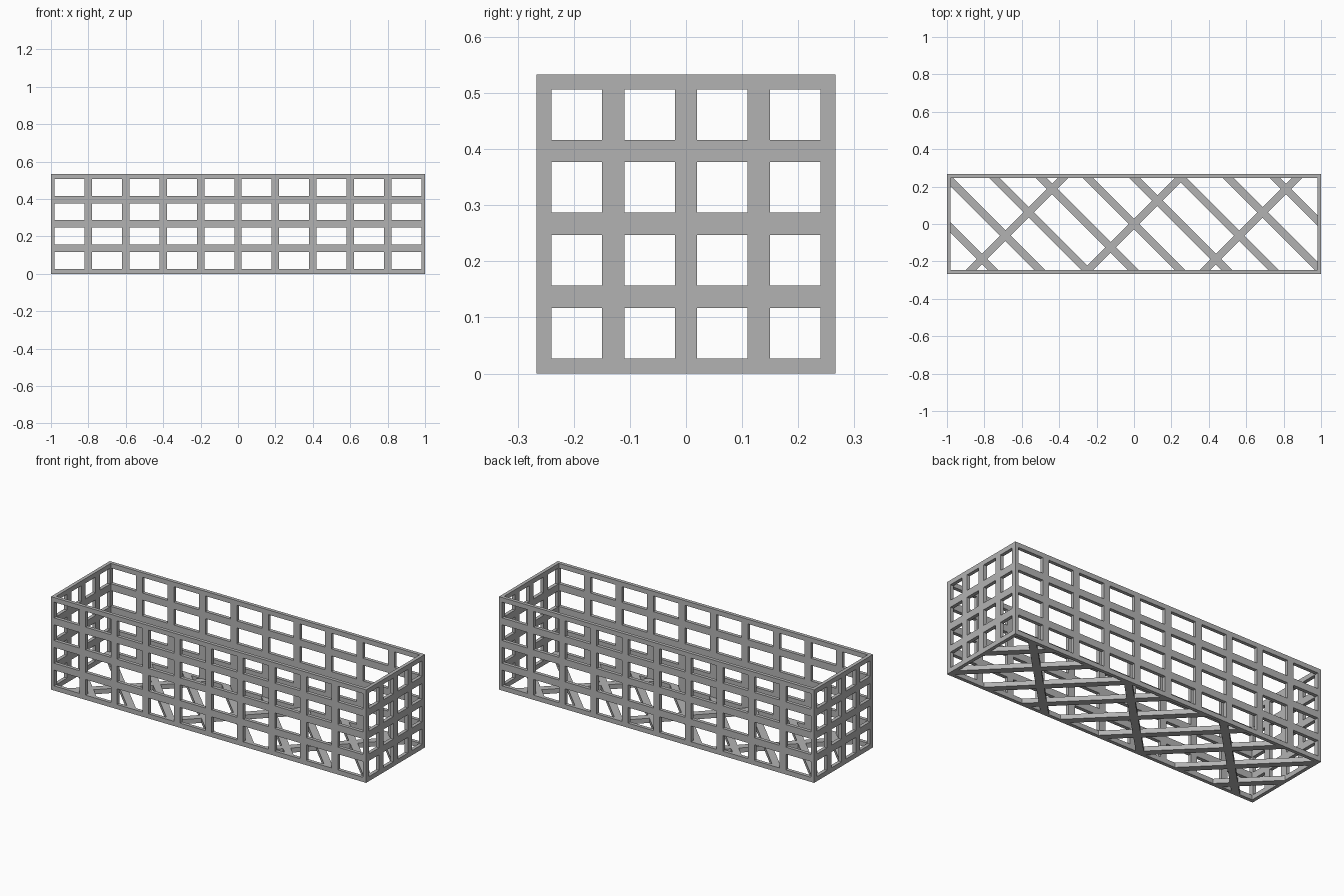
import bpy, bmesh, math
from mathutils import Vector, Matrix

if "Cube" in bpy.data.objects:
    bpy.data.objects.remove(bpy.data.objects["Cube"])

L, W, H = 1.0, 0.2667, 0.5333      # half length, half width, height
T = 0.02                            # wall thickness
EDGE, BAR = 0.0267, 0.04            # rim width and lattice bar width
FLOOR = 0.0267                      # floor strip depth

grey = bpy.data.materials.new("grey")
grey.diffuse_color = (0.45, 0.45, 0.45, 1)
grey.use_nodes = True
grey.node_tree.nodes["Principled BSDF"].inputs["Base Color"].default_value = grey.diffuse_color


def make_object(name, bm):
    bmesh.ops.recalc_face_normals(bm, faces=bm.faces[:])
    mesh = bpy.data.meshes.new(name)
    bm.to_mesh(mesh)
    bm.free()
    mesh.materials.append(grey)
    obj = bpy.data.objects.new(name, mesh)
    bpy.context.collection.objects.link(obj)
    return obj


def cuts(half, edge, count):
    """Lines across a panel: outer rim, then alternating hole and bar edges."""
    hole = (2 * half - 2 * edge - (count - 1) * BAR) / count
    lines = [-half]
    for i in range(count):
        start = -half + edge + i * (hole + BAR)
        lines += [start, start + hole]
    return lines + [half]


def lattice(name, us, vs, place):
    """Panel with rectangular holes, extruded from the outer face inwards."""
    bm = bmesh.new()
    grid = [[bm.verts.new((u, 0, v)) for v in vs] for u in us]
    for i in range(len(us) - 1):
        for j in range(len(vs) - 1):
            if i % 2 and j % 2:
                continue            # opening
            bm.faces.new((grid[i][j], grid[i + 1][j],
                          grid[i + 1][j + 1], grid[i][j + 1]))
    bmesh.ops.delete(bm, geom=[v for v in bm.verts if not v.link_faces],
                     context='VERTS')
    ext = bmesh.ops.extrude_face_region(bm, geom=bm.faces[:], use_keep_orig=True)
    moved = [g for g in ext["geom"] if isinstance(g, bmesh.types.BMVert)]
    bmesh.ops.translate(bm, verts=moved, vec=(0, T, 0))
    bm.transform(place)
    return make_object(name, bm)


# Side and end walls
heights = [z + H / 2 for z in cuts(H / 2, EDGE, 4)]
lengths = cuts(L, T, 10)
widths = cuts(W, EDGE, 4)
widths[0], widths[-1] = -W + T, W - T   # end walls fit between the long walls

for name, us, angle, dist in (("front_wall", lengths, 0, W),
                              ("right_wall", widths, 90, L),
                              ("back_wall", lengths, 180, W),
                              ("left_wall", widths, 270, L)):
    place = Matrix.Rotation(math.radians(angle), 4, 'Z') @ Matrix.Translation((0, -dist, 0))
    lattice(name, us, heights, place)


# Diagonal floor strips, trimmed to the inside of the walls
def strips(name, offsets, angle):
    out = bmesh.new()
    for off in offsets:
        bm = bmesh.new()
        bmesh.ops.create_cube(bm, size=1)
        bm.transform(Matrix.Translation((off, 0, FLOOR / 2))
                     @ Matrix.Rotation(math.radians(angle), 4, 'Z')
                     @ Matrix.Diagonal((3, BAR, FLOOR, 1)))
        for axis, limit in ((Vector((1, 0, 0)), L - T), (Vector((0, 1, 0)), W - T)):
            for sign in (1, -1):
                res = bmesh.ops.bisect_plane(
                    bm, geom=bm.verts[:] + bm.edges[:] + bm.faces[:],
                    plane_co=axis * limit * sign, plane_no=axis * sign,
                    clear_outer=True)
                rim = [e for e in res["geom_cut"] if isinstance(e, bmesh.types.BMEdge)]
                if rim:
                    bmesh.ops.holes_fill(bm, edges=rim, sides=0)
        tmp = bpy.data.meshes.new("tmp")
        bm.to_mesh(tmp)
        bm.free()
        out.from_mesh(tmp)
        bpy.data.meshes.remove(tmp)
    return make_object(name, out)


strips("floor_slats", [i * 0.25 for i in range(-4, 5)], -45)
strips("floor_braces", [-0.625, 0, 0.625], 45)
